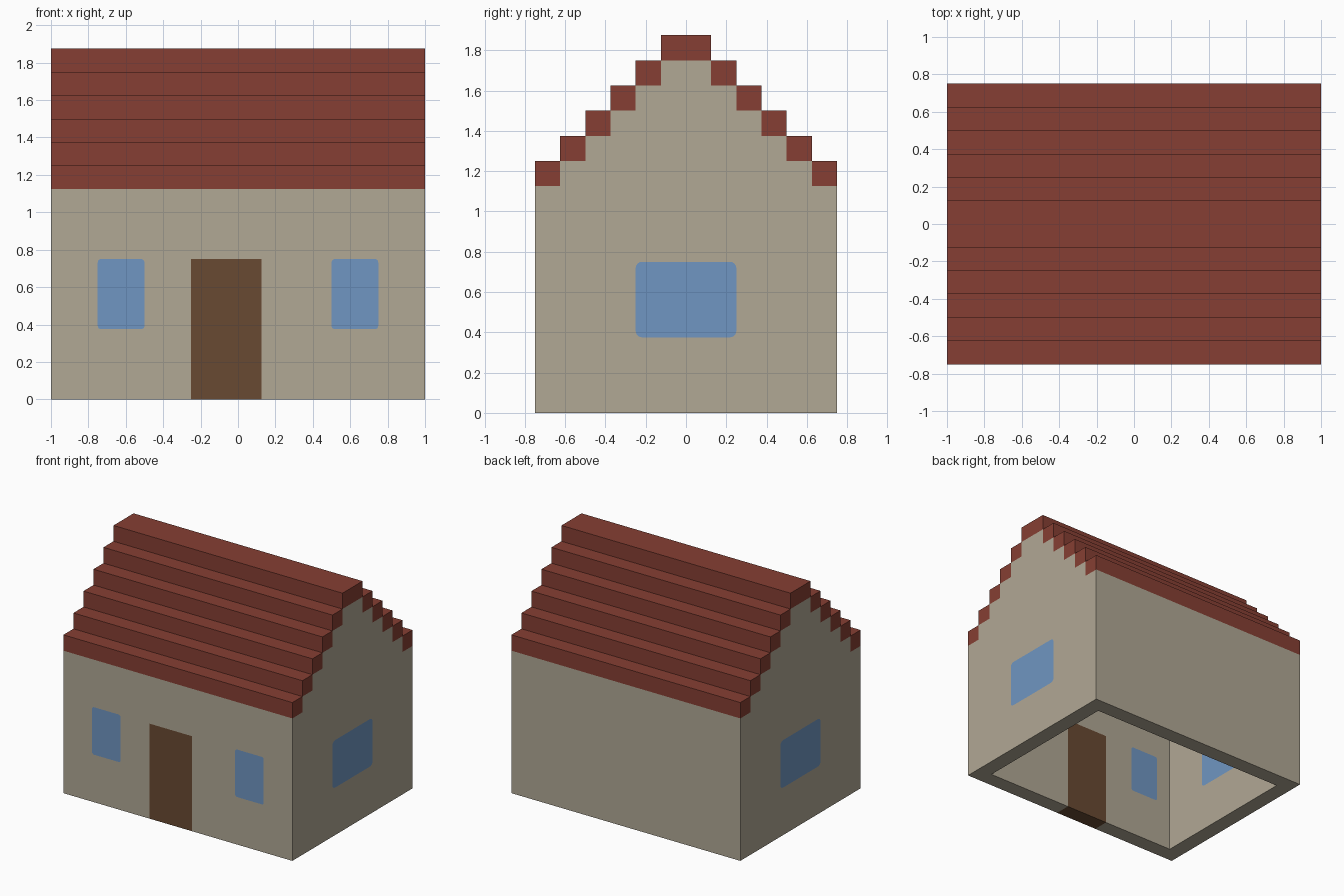
import bpy, bmesh, math

cube = bpy.data.objects.get("Cube")
if cube:
    bpy.data.objects.remove(cube, do_unlink=True)

U = 0.125            # block size: wall thickness and roof step
STEPS = 6            # roof courses on each slope
EAVES = 9 * U        # top of the long walls


def material(name, rgb):
    lin = [((c / 255 + 0.055) / 1.055) ** 2.4 for c in rgb] + [1.0]
    m = bpy.data.materials.new(name)
    m.use_nodes = True
    m.diffuse_color = lin
    bsdf = next(n for n in m.node_tree.nodes if n.type == 'BSDF_PRINCIPLED')
    bsdf.inputs["Base Color"].default_value = lin
    bsdf.inputs["Roughness"].default_value = 0.9
    return m


STONE = material("beige plaster", (177, 168, 149))
TILE = material("red tile", (134, 63, 51))
GLASS = material("blue glass", (112, 150, 194))
WOOD = material("brown wood", (105, 74, 50))


def prism(name, outline, axis, start, end, mat):
    """Extrude an outline of (horizontal, z) points along x or y."""
    bm = bmesh.new()
    place = (lambda t, h, z: (t, h, z)) if axis == 'x' else (lambda t, h, z: (h, t, z))
    face = bm.faces.new([bm.verts.new(place(start, h, z)) for h, z in outline])
    out = bmesh.ops.extrude_face_region(bm, geom=[face])
    verts = [g for g in out["geom"] if isinstance(g, bmesh.types.BMVert)]
    bmesh.ops.translate(bm, verts=verts, vec=place(end - start, 0, 0))
    bmesh.ops.recalc_face_normals(bm, faces=bm.faces)
    mesh = bpy.data.meshes.new(name)
    bm.to_mesh(mesh)
    bm.free()
    mesh.materials.append(mat)
    ob = bpy.data.objects.new(name, mesh)
    bpy.context.collection.objects.link(ob)
    return ob


def rect(h0, h1, z0, z1, r=0.0):
    """Rectangle outline, with rounded corners if r is set."""
    if not r:
        return [(h0, z0), (h1, z0), (h1, z1), (h0, z1)]
    pts = []
    centres = [(h1 - r, z1 - r), (h0 + r, z1 - r), (h0 + r, z0 + r), (h1 - r, z0 + r)]
    for q, (ch, cz) in enumerate(centres):
        for i in range(5):
            a = math.radians(90 * q + 22.5 * i)
            pts.append((ch + r * math.cos(a), cz + r * math.sin(a)))
    return pts


def cut(target, cutter):
    """Subtract the cutter from the target and delete it."""
    cutter.hide_render = True
    mod = target.modifiers.new("cut", 'BOOLEAN')
    mod.operation = 'DIFFERENCE'
    mod.solver = 'EXACT'
    mod.object = cutter
    bpy.context.view_layer.objects.active = target
    bpy.ops.object.modifier_apply(modifier=mod.name)
    bpy.data.objects.remove(cutter, do_unlink=True)


# Walls: stepped gable profile, hollowed out and open at the bottom
half = [(6 * U, 0)]
for i in range(STEPS):
    z = EAVES + i * U
    half += [((6 - i) * U, z), ((5 - i) * U, z)]
half.pop()                                   # the ridge course spans the centre
walls = prism("walls", half + [(-y, z) for y, z in reversed(half)], 'x', -1, 1, STONE)
cut(walls, prism("room_cutter", rect(-5 * U, 5 * U, -0.2, 2.2), 'x', -7 * U, 7 * U, STONE))

# Door filling its opening in the front wall
cut(walls, prism("door_cutter", rect(-2 * U, U, -0.2, 6 * U), 'y', -0.9, -0.5, STONE))
prism("door", rect(-2 * U, U, 0, 6 * U), 'y', -6 * U, -5 * U, WOOD)

# Front windows
for side, x in (("right", -6 * U), ("left", 4 * U)):
    shape = rect(x, x + 2 * U, 3 * U, 6 * U, 0.018)
    cut(walls, prism("window_cutter", shape, 'y', -0.9, -0.5, STONE))
    prism("front_window_" + side, shape, 'y', -6 * U, -5 * U, GLASS)

# Gable windows, one in each end wall
shape = rect(-2 * U, 2 * U, 3 * U, 6 * U, 0.032)
cut(walls, prism("gable_cutter", shape, 'x', -1.2, 1.2, STONE))
for side, s in (("right", -1), ("left", 1)):
    prism("gable_window_" + side, shape, 'x', s * 7 * U, s * 8 * U, GLASS)

# Roof: mirrored courses climbing to a double-width ridge
for i in range(STEPS - 1):
    z = EAVES + i * U
    for side, s in (("front", -1), ("back", 1)):
        prism(f"roof_course_{side}_{i + 1}",
              rect(s * (5 - i) * U, s * (6 - i) * U, z, z + U), 'x', -1, 1, TILE)
ridge_z = EAVES + (STEPS - 1) * U
prism("roof_ridge", rect(-U, U, ridge_z, ridge_z + U), 'x', -1, 1, TILE)
